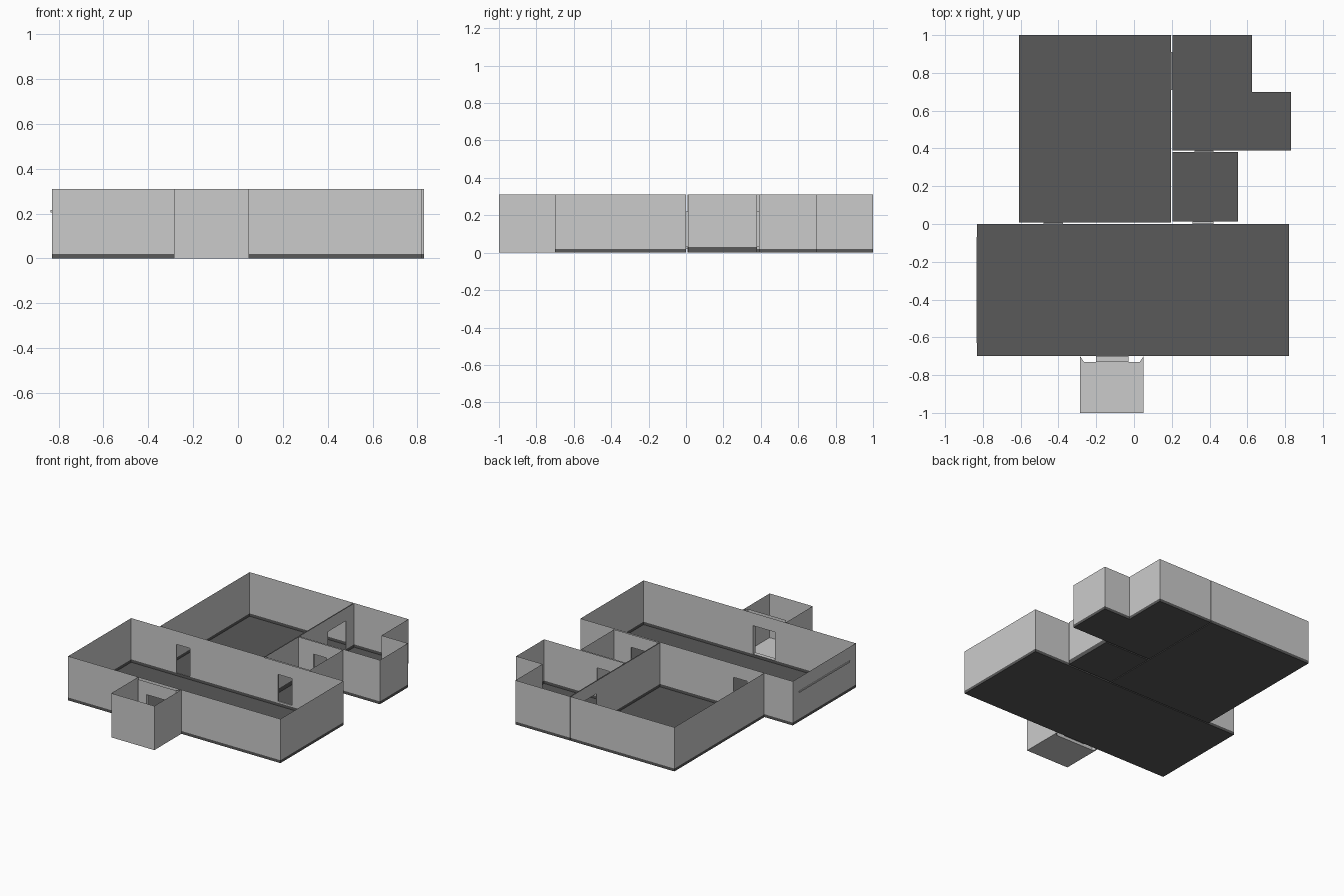
import bpy, bmesh

if "Cube" in bpy.data.objects:
    bpy.data.objects.remove(bpy.data.objects["Cube"])

H = 0.31        # wall height
DOOR_TOP = 0.22


def material(name, v):
    m = bpy.data.materials.new(name)
    m.diffuse_color = (v, v, v, 1)
    m.use_nodes = True
    m.node_tree.nodes["Principled BSDF"].inputs["Base Color"].default_value = m.diffuse_color
    return m


WALL = material("light_grey_wall", 0.6)
FLOOR = material("dark_grey_floor", 0.1)


def finish(name, bm, mats):
    me = bpy.data.meshes.new(name)
    bm.to_mesh(me)
    bm.free()
    for m in mats:
        me.materials.append(m)
    ob = bpy.data.objects.new(name, me)
    bpy.context.collection.objects.link(ob)
    return ob


def quad(bm, p, q, z0, z1, mat=0):
    """Upright panel between two plan points."""
    if z1 - z0 < 1e-5:
        return
    co = [(*p, z0), (*q, z0), (*q, z1), (*p, z1)]
    f = bm.faces.new([bm.verts.new(c) for c in co])
    f.material_index = mat


def room(name, plan, skirt, doors=(), floor_mat=FLOOR):
    """Open-topped shell: floor, dark skirting and thin walls.
    doors: (edge index, start, end, sill height), in world coordinates."""
    bm = bmesh.new()
    f = bm.faces.new([bm.verts.new((x, y, 0)) for x, y in plan])
    f.material_index = 1
    for i, p in enumerate(plan):
        q = plan[(i + 1) % len(plan)]
        quad(bm, p, q, 0, skirt, 1)
        axis = 0 if abs(q[0] - p[0]) > abs(q[1] - p[1]) else 1

        def at(c):
            t = (c - p[axis]) / (q[axis] - p[axis])
            return tuple(a + t * (b - a) for a, b in zip(p, q))

        gaps = [sorted((a, b), reverse=q[axis] < p[axis]) + [s]
                for e, a, b, s in doors if e == i]
        gaps.sort(reverse=q[axis] < p[axis])
        start = p
        for a, b, sill in gaps:
            quad(bm, start, at(a), skirt, H)
            quad(bm, at(a), at(b), skirt, sill)
            quad(bm, at(a), at(b), DOOR_TOP, H)
            start = at(b)
        quad(bm, start, q, skirt, H)
    return finish(name, bm, [WALL, floor_mat])


def box(name, x0, x1, y0, y1, z0, z1, mat, tube_axis=None):
    """Box; tube_axis leaves the two faces across that axis open."""
    bm = bmesh.new()
    bmesh.ops.create_cube(bm, size=1)
    for v in bm.verts:
        v.co = [(a + b) / 2 + c * (b - a) for c, a, b in
                zip(v.co, (x0, y0, z0), (x1, y1, z1))]
    bm.normal_update()
    if tube_axis is not None:
        ends = [f for f in bm.faces if abs(f.normal[tube_axis]) > 0.9]
        bmesh.ops.delete(bm, geom=ends, context='FACES_ONLY')
    return finish(name, bm, [mat])


# rooms
room("front_hall", [(-.83, -.70), (.82, -.70), (.82, 0), (-.83, 0)], .02,
     [(0, -.20, -.03, .02), (2, -.48, -.375, .02), (2, .31, .42, .03)])
room("back_left_room", [(-.61, .008), (.197, .008), (.197, 1), (-.61, 1)], .02,
     [(0, -.48, -.375, .02), (1, .71, .91, .02)])
room("back_right_room", [(.203, .39), (.83, .39), (.83, .70), (.625, .70),
                         (.625, 1), (.203, 1)], .02,
     [(0, .32, .42, .03), (5, .71, .91, .02)])
room("middle_room", [(.203, .012), (.55, .012), (.55, .38), (.203, .38)], .03,
     [(0, .31, .42, .03), (2, .32, .42, .03)])
room("entrance_porch", [(-.285, -1), (.05, -1), (.05, -.70), (.03, -.73),
                        (-.265, -.73), (-.285, -.70)], 0,
     [(3, -.20, -.03, .02)], WALL)

# door linings joining neighbouring rooms
for name, x0, x1, y0, y1, sill, axis in [
        ("porch_door_lining", -.20, -.03, -.73, -.70, .02, 1),
        ("left_door_lining", -.48, -.375, 0, .008, .02, 1),
        ("middle_door_lining", .31, .42, 0, .012, .03, 1),
        ("back_door_lining", .32, .42, .38, .39, .03, 1),
        ("side_door_lining", .197, .203, .71, .91, .02, 0)]:
    box(name, x0, x1, y0, y1, sill, DOOR_TOP, WALL, axis)

# thin ledge on the outer left wall
box("wall_ledge", -.835, -.83, -.63, -.07, .205, .215, WALL)
